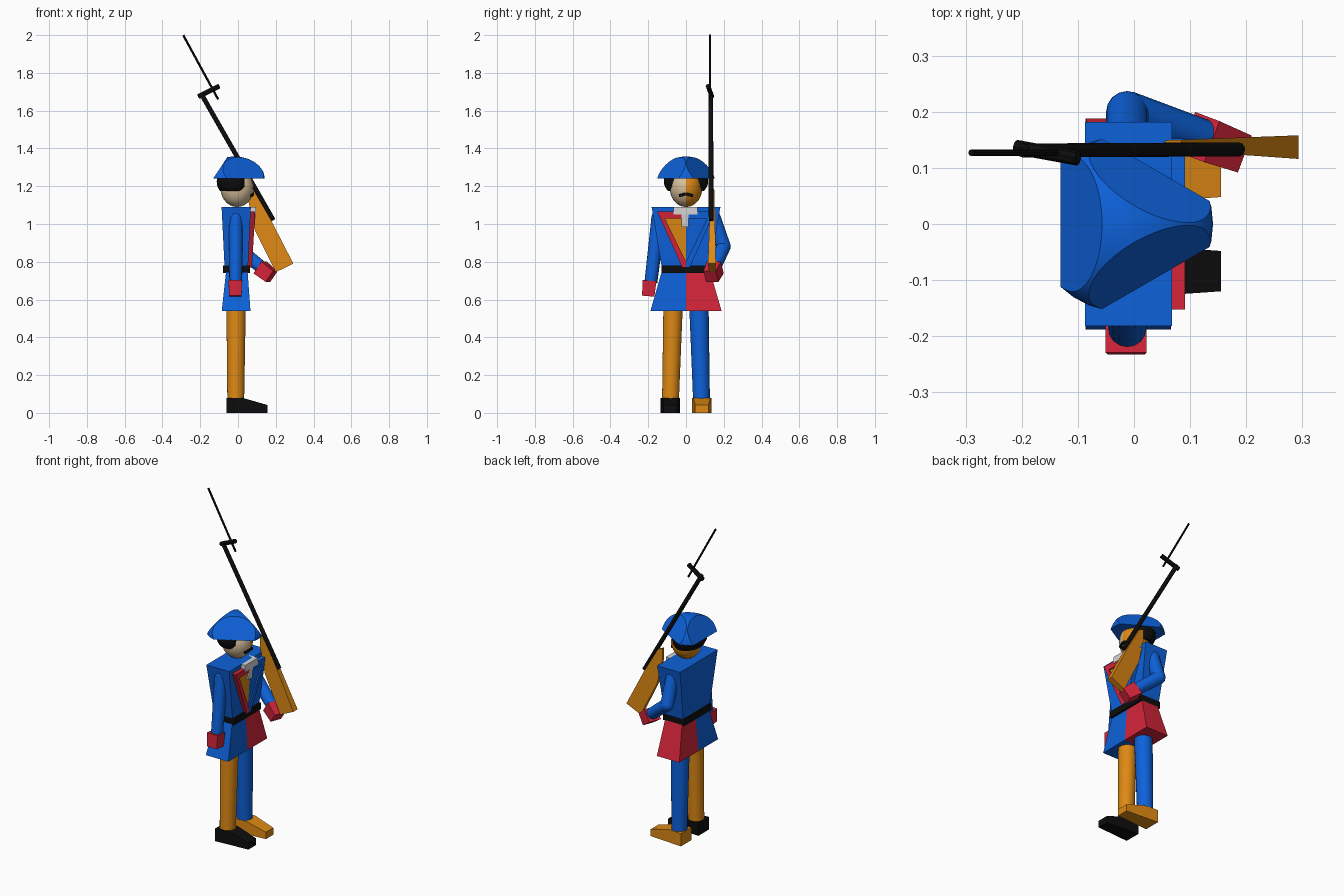
import bpy, bmesh, math
from mathutils import Vector, Matrix

if "Cube" in bpy.data.objects:
    bpy.data.objects.remove(bpy.data.objects["Cube"])


def material(name, *rgb):
    m = bpy.data.materials.new(name)
    m.diffuse_color = (*rgb, 1)
    m.use_nodes = True
    m.node_tree.nodes["Principled BSDF"].inputs["Base Color"].default_value = m.diffuse_color
    return m


BLUE = material("coat blue", 0.004, 0.12, 0.70)
RED = material("facing red", 0.66, 0.018, 0.042)
ORANGE = material("ochre orange", 0.73, 0.25, 0.007)
SKIN = material("pale skin", 0.68, 0.52, 0.32)
BLACK = material("black", 0.004, 0.004, 0.004)
WHITE = material("linen white", 0.66, 0.66, 0.66)


def finish(name, bm, *mats, smooth=True):
    bmesh.ops.recalc_face_normals(bm, faces=bm.faces)
    me = bpy.data.meshes.new(name)
    for m in mats:
        me.materials.append(m)
    for f in bm.faces:
        f.smooth = smooth
    bm.to_mesh(me)
    bm.free()
    if smooth:
        me.set_sharp_from_angle(angle=math.radians(35))
    ob = bpy.data.objects.new(name, me)
    bpy.context.collection.objects.link(ob)
    return ob


def solid(name, mat, a, b):
    """Solid between two matching outlines."""
    bm = bmesh.new()
    va, vb = [[bm.verts.new(p) for p in ring] for ring in (a, b)]
    bm.faces.new(va)
    bm.faces.new(vb)
    for i in range(len(va)):
        j = (i + 1) % len(va)
        bm.faces.new((va[i], va[j], vb[j], vb[i]))
    return finish(name, bm, mat, smooth=False)


def rect(x0, x1, y0, y1, z):
    return [(x0, y0, z), (x1, y0, z), (x1, y1, z), (x0, y1, z)]


def along(p0, p1):
    p0, p1 = Vector(p0), Vector(p1)
    d = p1 - p0
    return Matrix.Translation((p0 + p1) / 2) @ d.to_track_quat('Z', 'Y').to_matrix().to_4x4(), d.length


def rod(name, mat, p0, p1, r0, r1, seg=16, ball=False):
    bm = bmesh.new()
    mx, length = along(p0, p1)
    bmesh.ops.create_cone(bm, cap_ends=True, segments=seg, radius1=r0, radius2=r1,
                          depth=length, matrix=mx)
    if ball:
        bmesh.ops.create_uvsphere(bm, u_segments=16, v_segments=10, radius=r0,
                                  matrix=Matrix.Translation(p0))
    return finish(name, bm, mat)


def block(name, mat, p0, p1, width, taper=1.0):
    bm = bmesh.new()
    mx, length = along(p0, p1)
    bmesh.ops.create_cube(bm, size=1)
    for v in bm.verts:
        k = width * (taper if v.co.z > 0 else 1)
        v.co = (v.co.x * k, v.co.y * k, v.co.z * length)
    bm.transform(mx)
    return finish(name, bm, mat, smooth=False)


def cut(bm, co, no):
    r = bmesh.ops.bisect_plane(bm, geom=bm.verts[:] + bm.edges[:] + bm.faces[:],
                               plane_co=co, plane_no=no, clear_outer=True)
    edges = [e for e in r["geom_cut"] if isinstance(e, bmesh.types.BMEdge)]
    bmesh.ops.holes_fill(bm, edges=edges, sides=0)


# Legs, shoes and coat skirt, each side in its own colours
for s, side, leg, shoe, skirt in ((-1, "right", ORANGE, BLACK, BLUE), (1, "left", BLUE, ORANGE, RED)):
    rod(side + "_leg", leg, (-0.012, s * 0.082, 0.07), (-0.01, s * 0.068, 0.58), 0.045, 0.052, 20)
    outline = [(-0.06, 0), (0.155, 0), (0.155, 0.042), (0.03, 0.078), (-0.06, 0.078)]
    inner, outer = [[(x, s * (y + k * (x + 0.06)), z) for x, z in outline]
                    for y, k in ((0.033, 0.07), (0.135, -0.07))]
    solid(side + "_shoe", shoe, inner, outer)
    ys = sorted((0, s * 0.188)), sorted((0, s * 0.125))
    solid(side + "_coat_skirt", skirt, rect(-0.086, 0.066, *ys[0], 0.54),
          rect(-0.062, 0.05, *ys[1], 0.76))

# Torso and belt
solid("coat_body", BLUE, rect(-0.07, 0.052, -0.125, 0.125, 0.75), rect(-0.087, 0.068, -0.182, 0.182, 1.09))
solid("belt", BLACK, rect(-0.08, 0.064, -0.13, 0.13, 0.74), rect(-0.08, 0.064, -0.13, 0.13, 0.78))


# Lapels and waistcoat plates, leaning with the chest
def plate(name, mat, pts, s, lift):
    a = [(0.04, s * y, z) for y, z in pts]
    b = [(0.055 + lift + (z - 0.76) * 0.06, s * y, z) for y, z in pts]
    solid(name, mat, a, b)


for s, side, lapel, vest in ((-1, "right", RED, ORANGE), (1, "left", BLUE, BLUE)):
    plate(side + "_lapel", lapel,
          [(0.152, 1.065), (0.0, 1.065), (0.0, 1.03), (0.112, 1.03), (0.0, 0.80), (0.0, 0.77), (0.02, 0.77)], s, 0.018)
    plate(side + "_waistcoat", vest, [(0.115, 1.035), (0, 1.035), (0, 0.77)], s, 0.010)

# Neck cloth
solid("collar", WHITE, rect(0.03, 0.094, -0.065, 0.06, 1.05), rect(0.03, 0.094, -0.065, 0.06, 1.09))
solid("neck_cloth", WHITE, rect(0.05, 0.088, -0.024, 0.012, 0.985), rect(0.05, 0.094, -0.024, 0.012, 1.06))

# Hanging arm
rod("right_arm", BLUE, (-0.012, -0.145, 1.035), (-0.012, -0.186, 0.69), 0.038, 0.034, ball=True)
block("right_hand", RED, (-0.014, -0.193, 0.70), (-0.014, -0.2, 0.618), 0.073, 0.9)

# Bent arm holding the stock
rod("left_upper_arm", BLUE, (-0.012, 0.145, 1.035), (-0.012, 0.199, 0.88), 0.038, 0.038, ball=True)
rod("left_forearm", BLUE, (-0.012, 0.199, 0.88), (0.125, 0.152, 0.77), 0.038, 0.034, ball=True)
block("left_hand", RED, (0.117, 0.155, 0.77), (0.178, 0.132, 0.722), 0.078, 0.9)

# Head, split into two colours down the middle
bm = bmesh.new()
bmesh.ops.create_uvsphere(bm, u_segments=20, v_segments=14, radius=1,
                          matrix=Matrix.Translation((-0.005, 0, 1.19)) @ Matrix.Diagonal((0.088, 0.086, 0.1, 1)))
for f in bm.faces:
    f.material_index = int(f.calc_center_median().y > 0)
finish("head", bm, SKIN, ORANGE)

# Moustache
for s, side in ((-1, "right"), (1, "left")):
    block(side + "_moustache", BLACK, (0.076, 0, 1.16), (0.068, s * 0.036, 1.15), 0.016)

# Hair band round the back and sides
bm = bmesh.new()
bmesh.ops.create_uvsphere(bm, u_segments=20, v_segments=12, radius=1,
                          matrix=Matrix.Translation((-0.025, 0, 1.225)) @ Matrix.Diagonal((0.088, 0.118, 0.085, 1)))
cut(bm, (0, 0, 1.175), (0, 0, -1))
cut(bm, (0, 0, 1.25), (0, 0, 1))
cut(bm, (0.035, 0, 0), (1, 0, 0))
finish("hair", bm, BLACK)

# Three-cornered hat: a dome trimmed by three leaning planes
bm = bmesh.new()
bmesh.ops.create_uvsphere(bm, u_segments=32, v_segments=24, radius=1,
                          matrix=Matrix.Translation((-0.019, 0, 1.24)) @ Matrix.Diagonal((0.16, 0.157, 0.117, 1)))
cut(bm, (0, 0, 1.241), (0, 0, -1))
for deg in (180, 60, -60):
    c, s = math.cos(math.radians(deg)), math.sin(math.radians(deg))
    cut(bm, (-0.019 + 0.113 * c, 0.113 * s, 1.24), (0.112 * c, 0.112 * s, 0.074))
finish("hat", bm, BLUE)

# Musket stock, barrel and bayonet
stock = [(0.055, 1.185), (0.085, 1.175), (0.175, 1.02), (0.293, 0.79),
         (0.2, 0.745), (0.09, 0.965), (0.055, 1.12)]
near, far = [[(x, 0.141 - 0.004 * t + k * (0.008 + 0.013 * t), z)
              for x, z in stock for t in [(x - 0.055) / 0.238]] for k in (-1, 1)]
solid("musket_stock", ORANGE, near, far)
rod("musket_barrel", BLACK, (0.187, 0.133, 1.02), (-0.198, 0.131, 1.695), 0.0125, 0.0125, 12)
rod("bayonet", BLACK, (-0.105, 0.127, 1.66), (-0.29, 0.127, 2.0), 0.006, 0.006, 8)
rod("bayonet_mount", BLACK, (-0.21, 0.137, 1.675), (-0.1, 0.117, 1.73), 0.013, 0.013, 8)
